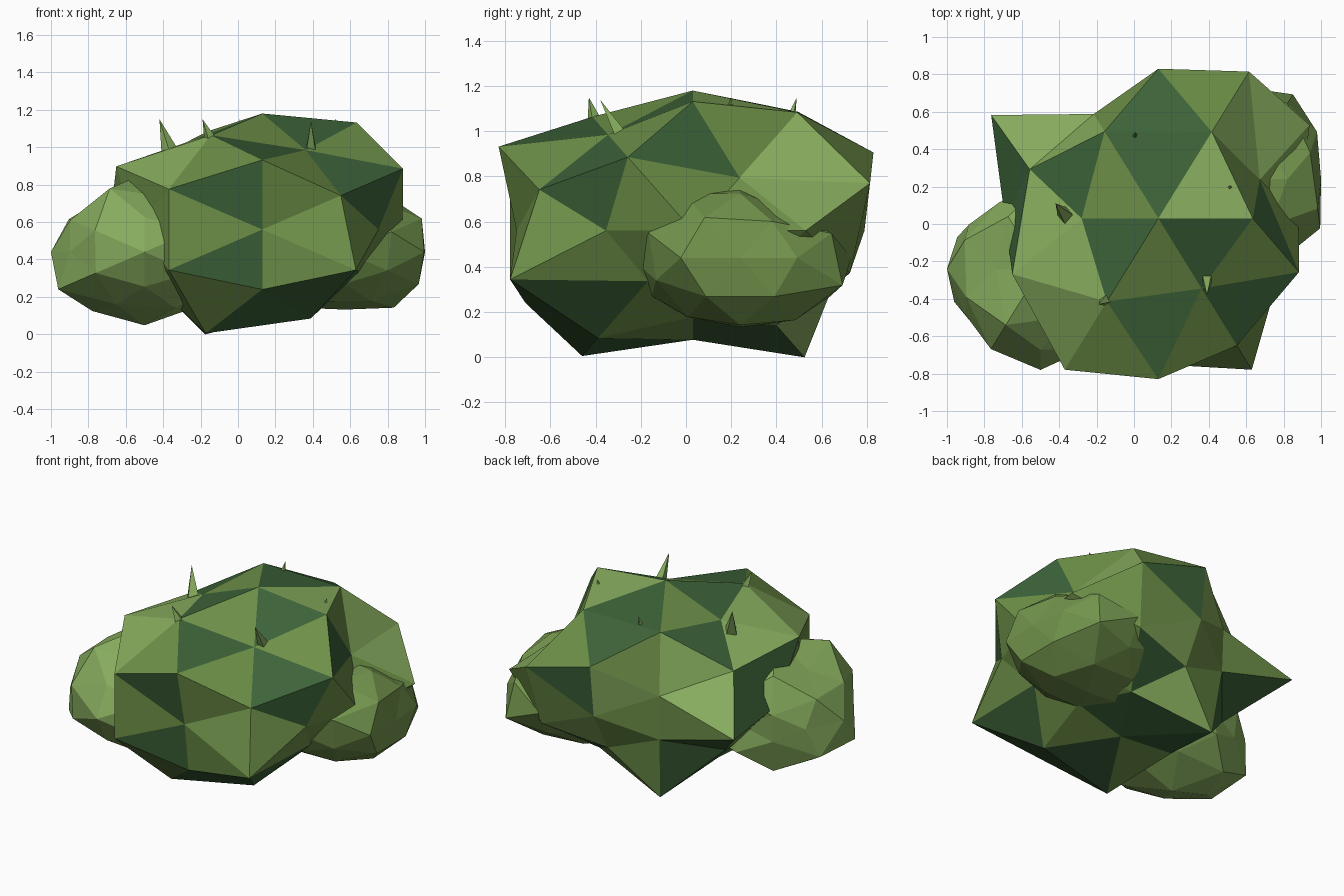
import bpy
import bmesh
import random
from math import pi
from mathutils import Vector, Quaternion

random.seed(4)
if "Cube" in bpy.data.objects:
    bpy.data.objects.remove(bpy.data.objects["Cube"])


def material(name, rgb):
    mat = bpy.data.materials.new(name)
    mat.use_nodes = True
    mat.diffuse_color = (*rgb, 1)
    mat.node_tree.nodes["Principled BSDF"].inputs["Base Color"].default_value = (*rgb, 1)
    return mat


MEDIUM, LIGHT, DARK, OLIVE = range(4)
LEAVES = [material("medium leaf green", (0.155, 0.28, 0.065)),
          material("light leaf green", (0.24, 0.41, 0.11)),
          material("dark leaf green", (0.046, 0.125, 0.04)),
          material("olive leaf green", (0.175, 0.305, 0.075))]

# Directions are named by letters, strongest axis first
AXES = {"r": Vector((1, 0, 0)), "l": Vector((-1, 0, 0)),
        "f": Vector((0, -1, 0)), "b": Vector((0, 1, 0)),
        "u": Vector((0, 0, 1)), "d": Vector((0, 0, -1))}
WEIGHTS = {1: (1,), 2: (.851, .526), 3: (.809, .5, .309)}


def direction(name):
    return sum((AXES[c] * w for c, w in zip(name, WEIGHTS[len(name)])), Vector())


def all_names():
    x, y, z = "rl", "fb", "ud"
    names = list(x + y + z)
    for p, q in ((z, x), (y, z), (x, y)):
        names += [i + j for i in p for j in q]
    for p, q, s in ((z, y, x), (y, x, z), (x, z, y)):
        names += [i + j + k for i in p for j in q for k in s]
    return names


def face_set(text):
    return {frozenset(face.split("-")) for face in text.split()}


def foliage(name, centre, radii, base, jitter=0.0, light=(), dark=(), default=MEDIUM):
    """Squashed, faceted ball of 42 points, each pushed out by its own radius."""
    bm = bmesh.new()
    label = {bm.verts.new(direction(n)): n for n in all_names()}
    bmesh.ops.convex_hull(bm, input=list(bm.verts))
    bmesh.ops.recalc_face_normals(bm, faces=list(bm.faces))
    for face in bm.faces:
        key = frozenset(label[v] for v in face.verts)
        face.material_index = LIGHT if key in light else DARK if key in dark else default
    for v, n in label.items():
        v.co *= radii.get(n, base + random.uniform(-jitter, jitter))
        v.co.z *= .7
    mesh = bpy.data.meshes.new(name)
    bm.to_mesh(mesh)
    bm.free()
    for mat in LEAVES:
        mesh.materials.append(mat)
    obj = bpy.data.objects.new(name, mesh)
    obj.location = centre
    bpy.context.collection.objects.link(obj)


# Main clump
main_radii = dict(
    u=.886, d=.69, f=.78, b=.76, r=.75, l=.82,
    ur=.96, ul=.78, dr=.64, dl=.76, fu=1.01, fd=.87, bu=.94, bd=.72,
    rf=.73, rb=.95, lf=.8, lb=1.05,
    ufr=.75, ufl=.89, ubr=.925, ubl=.93, dfr=.84, dfl=.98, dbr=.74, dbl=.99,
    fru=.84, flu=1.0, frd=1.0, fld=1.0, bru=.97, brd=.86, blu=.69, bld=.68,
    ruf=.93, rub=.67, luf=.965, lub=.85, rdf=.64, rdb=.7, ldf=.75, ldb=.75)
main_light = face_set(
    "u-ur-ubr ul-luf-lub ul-ufl-luf lb-blu-lub ubr-bru-rub bru-rub-rb "
    "ufl-luf-flu b-bu-blu ubl-blu-lub b-brd-bd bd-dbr-dbl")
main_dark = face_set(
    "u-ubr-ubl u-ul-ufl u-ufr-ur bu-ubr-ubl ul-ubl-lub fu-ufl-ufr ufr-fru-ruf "
    "ur-ruf-rub fu-f-flu f-fld-fd fru-ruf-rf fd-dfl-dfr fd-frd-dfr d-dbr-dbl "
    "d-dfl-dfr d-dr-dbr frd-dfr-rdf d-dl-dbl dl-dbl-ldb lb-ldb-bld lb-l-lub "
    "l-lub-luf bd-dbr-brd dr-rdf-rdb dl-ldf-ldb b-bu-bru dbl-bld-ldb")
foliage("main_clump", (.13, .03, .56), main_radii, .85,
        light=main_light, dark=main_dark)

# Side clumps
left_radii = dict(l=.5, u=.6, d=.56, f=.54, b=.4, luf=.49, lub=.5, lb=.45,
                  ldf=.57, ldb=.55, dl=.53, fld=.52, flu=.53, blu=.44, bld=.42,
                  ufl=.6, ubl=.56, ul=.45, lf=.47, dbl=.56)
foliage("side_clump_low_x", (-.5, -.24, .44), left_radii, .51, .02, default=LIGHT)
right_radii = dict(r=.43, u=.46, rb=.48, rf=.5, ruf=.51, rub=.46, rdf=.49,
                   rdb=.49, dr=.5, bru=.5, brd=.56, fru=.5, frd=.46, d=.44,
                   ubr=.4, bu=.38)
foliage("side_clump_high_x", (.57, .24, .44), right_radii, .48, .02, default=OLIVE)


# Pointed leaf sprouts
def sprout(name, base, tip, radius):
    base, tip = Vector(base), Vector(tip)
    axis = tip - base
    bpy.ops.mesh.primitive_cone_add(vertices=4, radius1=radius, radius2=0,
                                    depth=axis.length, location=(base + tip) / 2)
    obj = bpy.context.object
    obj.name = name
    turn = axis.to_track_quat("Z", "Y") @ Quaternion((0, 0, 1), pi / 4)
    obj.rotation_euler = turn.to_euler()
    obj.data.materials.append(LEAVES[LIGHT])


sprouts = [((-.36, .04, .96), (-.42, .11, 1.15), .05),
           ((-.14, -.4, 1.02), (-.19, -.43, 1.15), .04),
           ((.39, -.28, .97), (.39, -.38, 1.14), .04),
           ((0, .46, 1.04), (.01, .49, 1.15), .025),
           ((.5, .19, 1.07), (.52, .2, 1.15), .025)]
for i, (base, tip, radius) in enumerate(sprouts):
    sprout(f"leaf_sprout_{i + 1}", base, tip, radius)
